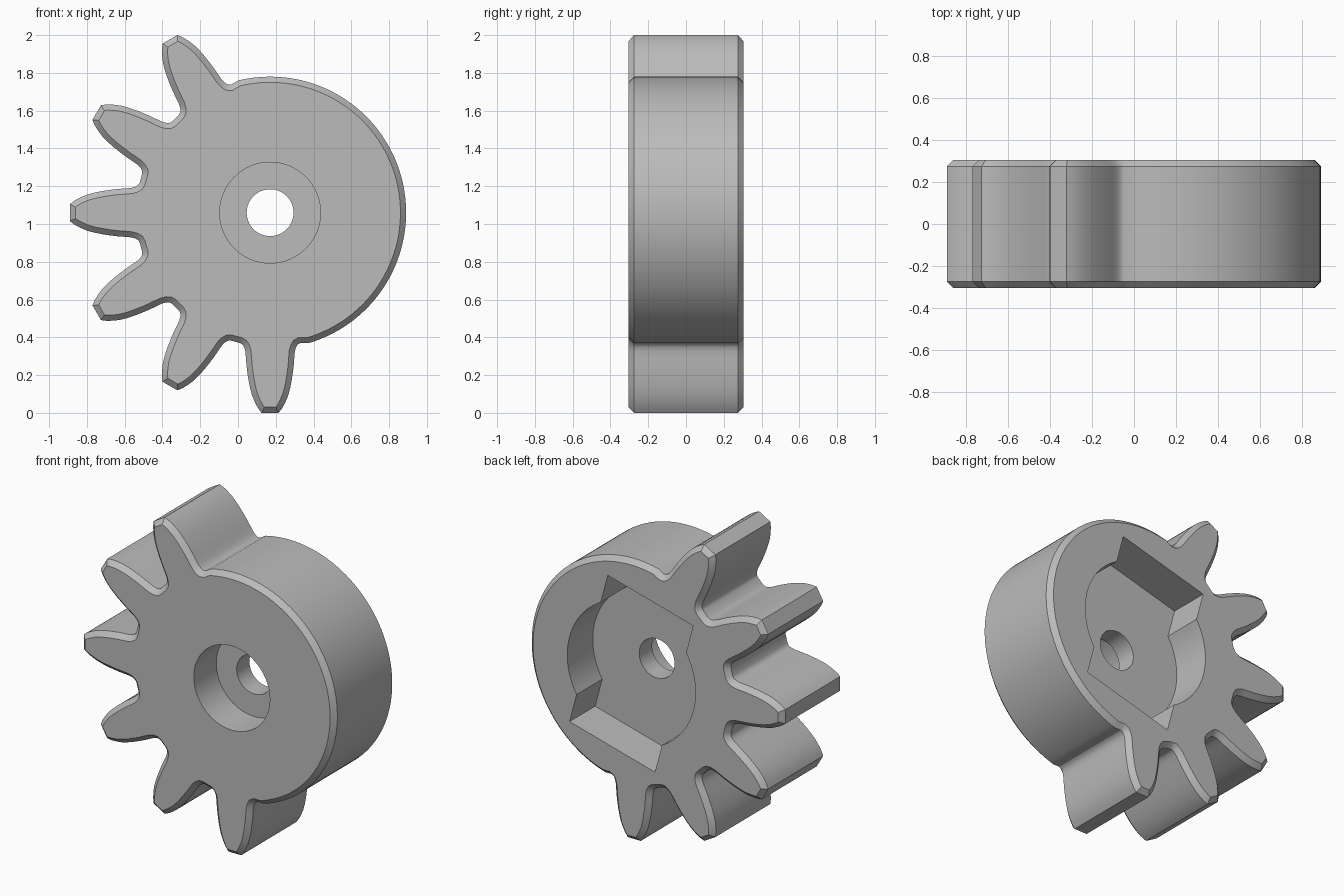
import bpy, bmesh
from math import sin, cos, acos, radians, pi
from mathutils import Vector

cube = bpy.data.objects.get("Cube")
if cube:
    bpy.data.objects.remove(cube, do_unlink=True)

CENTRE_X, CENTRE_Z = 0.17, 1.06
HALF_DEPTH, CHAMFER = 0.305, 0.03
DISC_R = 0.72

grey = bpy.data.materials.new("plain_grey")
grey.use_nodes = True
colour = (0.5, 0.5, 0.5, 1)
grey.diffuse_color = colour
grey.node_tree.nodes["Principled BSDF"].inputs["Base Color"].default_value = colour


def polar(r, a):
    return Vector((r * cos(a), r * sin(a)))


def arc(r, start, end, count):
    return [polar(r, start + (end - start) * i / count) for i in range(count + 1)]


def inset(points, d):
    """Mitred inward offset of a counter-clockwise outline."""
    result = []
    for i, p in enumerate(points):
        a = (p - points[i - 1]).normalized()
        b = (points[(i + 1) % len(points)] - p).normalized()
        n1, n2 = Vector((-a.y, a.x)), Vector((-b.y, b.x))
        result.append(p + (n1 + n2) * d / (1 + n1.dot(n2)))
    return result


def prism(name, sections):
    """Closed solid through (y, outline) sections."""
    bm = bmesh.new()
    rings = [[bm.verts.new((CENTRE_X + p.x, y, CENTRE_Z + p.y)) for p in pts]
             for y, pts in sections]
    for lower, upper in zip(rings, rings[1:]):
        for i in range(len(lower)):
            bm.faces.new((lower[i - 1], lower[i], upper[i], upper[i - 1]))
    bm.faces.new(rings[0])
    bm.faces.new(rings[-1])
    bmesh.ops.recalc_face_normals(bm, faces=bm.faces)
    mesh = bpy.data.meshes.new(name)
    bm.to_mesh(mesh)
    bm.free()
    mesh.materials.append(grey)
    obj = bpy.data.objects.new(name, mesh)
    bpy.context.collection.objects.link(obj)
    return obj


# Half tooth: (half width, distance from the axis), root fillet to tip
half_tooth = [(.16, .69), (.146, .698), (.137, .713), (.131, .735), (.128, .77),
              (.125, .81), (.12, .85), (.114, .89), (.106, .93), (.095, .97),
              (.08, 1.005), (.064, 1.035), (.045, 1.06)]

# Outline: six teeth on one side, plain round rim on the other
outline = []
for degrees in range(120, 271, 30):
    a = radians(degrees)
    out, side = polar(1, a), polar(1, a + pi / 2)
    outline += [out * r - side * w for w, r in half_tooth]
    outline += [out * r + side * w for w, r in reversed(half_tooth)]
outline += arc(DISC_R, radians(286.5), radians(463.5), 64)

small = inset(outline, CHAMFER)
gear = prism("sector_gear", [(-HALF_DEPTH, small), (CHAMFER - HALF_DEPTH, outline),
                             (HALF_DEPTH - CHAMFER, outline), (HALF_DEPTH, small)])

# Rear pocket: a tilted rectangle merged with a circle
tilt, pocket_r, half_w, half_h = radians(15), 0.45, 0.31, 0.5175
reach = acos(half_w / pocket_r)
half = arc(pocket_r, -reach, reach, 24)
half += [Vector((half_w, half_h)), Vector((-half_w, half_h))]
pocket = half + [-p for p in half]
u, v = polar(1, tilt), polar(1, tilt + pi / 2)
pocket = [u * p.x + v * p.y for p in pocket]


def circle(r):
    return arc(r, 0, 2 * pi, 64)[:-1]


# Cut the shaft hole, the front counterbore and the rear pocket
cuts = [("shaft_hole", circle(0.124), -1, 1),
        ("counterbore", circle(0.267), -1, -HALF_DEPTH + 0.226),
        ("rear_pocket", pocket, HALF_DEPTH - 0.256, 1)]
bpy.context.view_layer.objects.active = gear
for name, pts, y0, y1 in cuts:
    cutter = prism(name, [(y0, pts), (y1, pts)])
    cutter.hide_render = True
    mod = gear.modifiers.new(name, 'BOOLEAN')
    mod.operation, mod.solver, mod.object = 'DIFFERENCE', 'EXACT', cutter
    bpy.ops.object.modifier_apply(modifier=mod.name)
    bpy.data.objects.remove(cutter, do_unlink=True)

# Smooth walls with crisp chamfers and bores
for obj in bpy.context.selected_objects:
    obj.select_set(False)
gear.select_set(True)
bpy.ops.object.shade_smooth_by_angle(angle=radians(30))
